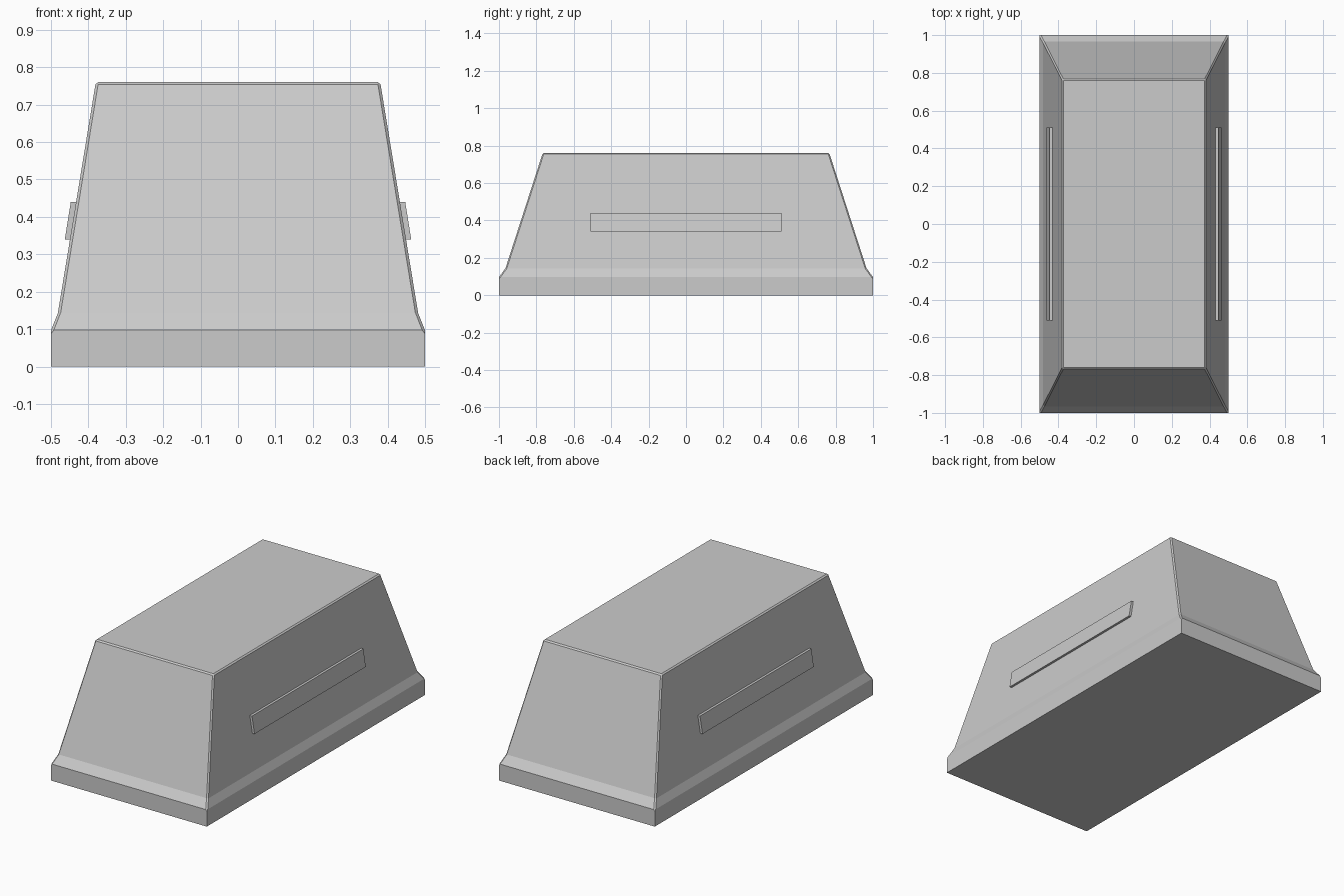
import bpy, bmesh

cube = bpy.data.objects.get("Cube")
if cube:
    bpy.data.objects.remove(cube, do_unlink=True)

grey = bpy.data.materials.new("light grey")
grey.use_nodes = True
grey.diffuse_color = (0.6, 0.6, 0.6, 1)
grey.node_tree.nodes["Principled BSDF"].inputs["Base Color"].default_value = (0.6, 0.6, 0.6, 1)


def finish(bm, name):
    bmesh.ops.recalc_face_normals(bm, faces=bm.faces)
    mesh = bpy.data.meshes.new(name)
    bm.to_mesh(mesh)
    bm.free()
    mesh.materials.append(grey)
    obj = bpy.data.objects.new(name, mesh)
    bpy.context.collection.objects.link(obj)
    return obj


def loft(bm, rings):
    """Skin a stack of closed vertex rings and cap both ends."""
    rings = [[bm.verts.new(p) for p in ring] for ring in rings]
    for low, high in zip(rings, rings[1:]):
        for i in range(len(low)):
            j = (i + 1) % len(low)
            bm.faces.new((low[i], low[j], high[j], high[i]))
    bm.faces.new(rings[0][::-1])
    bm.faces.new(rings[-1])


# Tapered body: half width, half depth, height of each level
levels = [(0.5, 1.0, 0.0), (0.5, 1.0, 0.097), (0.481, 0.965, 0.145), (0.38, 0.766, 0.761)]
bm = bmesh.new()
loft(bm, [[(sx * w, sy * d, z) for sx, sy in ((-1, -1), (1, -1), (1, 1), (-1, 1))]
          for w, d, z in levels])

# Narrow chamfer on the sloping corners and the top rim
top = levels[-1][2]
rim = []
for e in bm.edges:
    a, b = sorted(v.co.z for v in e.verts)
    if (b - a > 0.01 and a > 0.05) or a > top - 0.01:
        rim.append(e)
bmesh.ops.bevel(bm, geom=rim, offset=0.007, segments=1, affect='EDGES')
finish(bm, "body")

# Raised grip strip following the slope of each long side
for side, name in ((1, "left_grip"), (-1, "right_grip")):
    bm = bmesh.new()
    section = [(0.44, 0.34), (0.463, 0.34), (0.447, 0.44), (0.424, 0.44)]
    loft(bm, [[(side * x, y, z) for x, z in section] for y in (-0.51, 0.51)])
    finish(bm, name)
